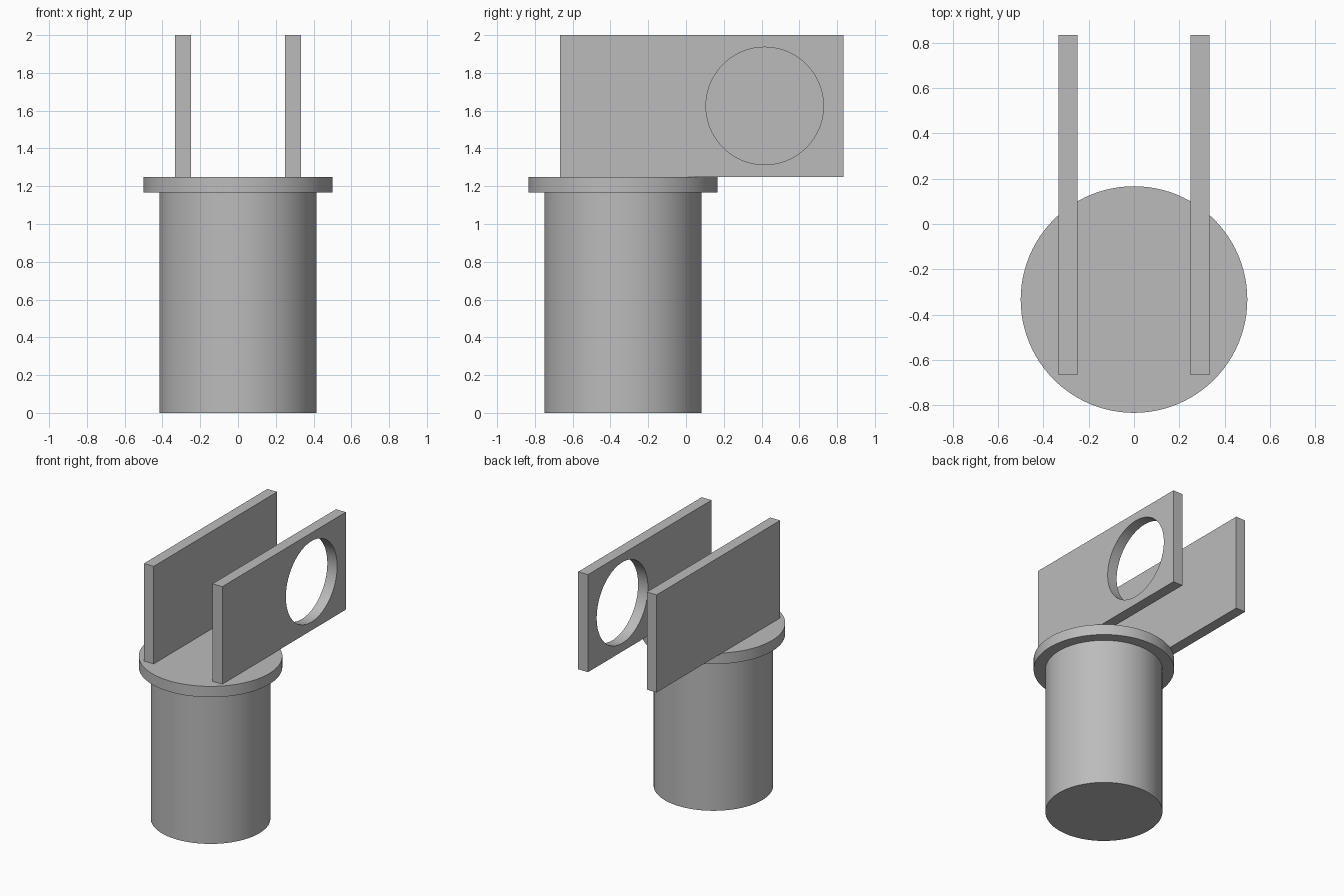
import bpy
import math

cube = bpy.data.objects.get("Cube")
if cube:
    bpy.data.objects.remove(cube, do_unlink=True)

# Single plain grey
GREY = (0.5, 0.5, 0.5, 1.0)
grey = bpy.data.materials.new("plain grey")
grey.use_nodes = True
grey.diffuse_color = GREY
grey.node_tree.nodes["Principled BSDF"].inputs["Base Color"].default_value = GREY

UNIT = 1 / 12
POST_Y = -4 * UNIT


def finish(name):
    obj = bpy.context.object
    obj.name = name
    obj.data.name = name
    obj.data.materials.append(grey)
    bpy.ops.object.transform_apply(location=False, rotation=True, scale=True)
    return obj


def cylinder(name, radius, z0, z1):
    bpy.ops.mesh.primitive_cylinder_add(
        vertices=96, radius=radius, depth=z1 - z0, location=(0, POST_Y, (z0 + z1) / 2))
    obj = finish(name)
    bpy.ops.object.shade_smooth_by_angle(angle=math.radians(30))
    return obj


def plate(name, side):
    bpy.ops.mesh.primitive_cube_add(size=1, location=(side * 3.5 * UNIT, UNIT, 19.5 * UNIT))
    bpy.context.object.scale = (UNIT, 18 * UNIT, 9 * UNIT)
    return finish(name)


# Post and its wider cap
cylinder("post", 5 * UNIT, 0, 14 * UNIT)
cylinder("cap_disc", 6 * UNIT, 14 * UNIT, 15 * UNIT)

# Two upright side plates, overhanging the cap at the back
plate("right_plate", -1)
left_plate = plate("left_plate", 1)

# Round hole through the left plate only
bpy.ops.mesh.primitive_cylinder_add(
    vertices=96, radius=0.311, depth=0.2, rotation=(0, math.pi / 2, 0),
    location=(3.5 * UNIT, 5 * UNIT, 19.5 * UNIT))
cutter = finish("hole_cutter")
cutter.hide_render = True
cutter.hide_set(True)

hole = left_plate.modifiers.new("round_hole", 'BOOLEAN')
hole.operation = 'DIFFERENCE'
hole.solver = 'EXACT'
hole.object = cutter

# Apply the cut so the hole wall can be shaded smooth, then drop the cutter
bpy.ops.object.select_all(action='DESELECT')
left_plate.select_set(True)
bpy.context.view_layer.objects.active = left_plate
bpy.ops.object.modifier_apply(modifier=hole.name)
bpy.data.objects.remove(cutter, do_unlink=True)
bpy.ops.object.shade_smooth_by_angle(angle=math.radians(30))
